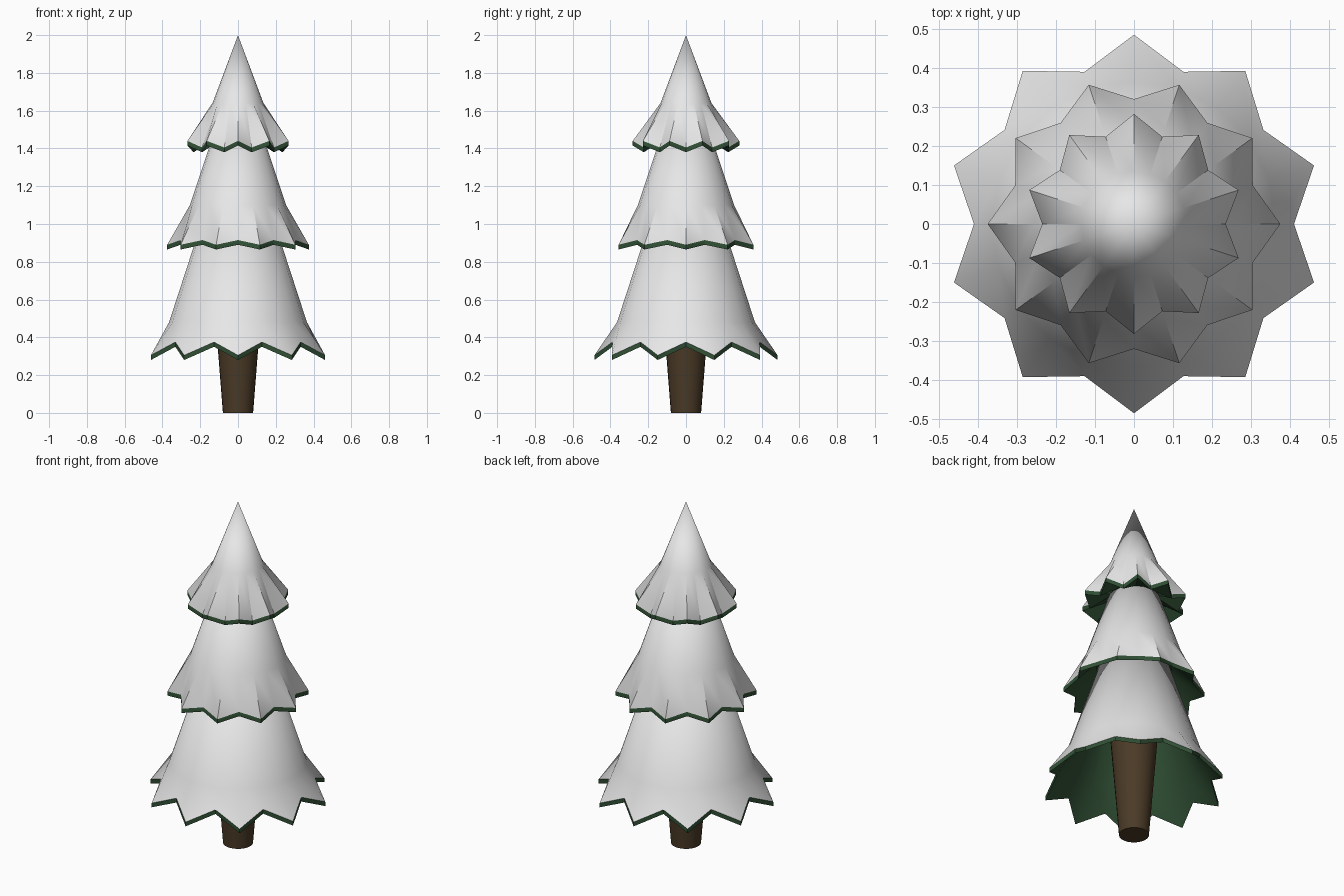
import bpy
import bmesh
from math import sin, cos, pi, radians

cube = bpy.data.objects.get("Cube")
if cube:
    bpy.data.objects.remove(cube)


def material(name, color):
    mat = bpy.data.materials.new(name)
    mat.use_nodes = True
    mat.diffuse_color = (*color, 1)
    bsdf = next(n for n in mat.node_tree.nodes if n.type == 'BSDF_PRINCIPLED')
    bsdf.inputs["Base Color"].default_value = (*color, 1)
    bsdf.inputs["Roughness"].default_value = 0.9
    return mat


snow = material("snow white", (0.8, 0.8, 0.8))
green = material("needle green", (0.03, 0.08, 0.035))
brown = material("bark brown", (0.07, 0.043, 0.02))


def loft(name, rings, sides, turn, mats, snow_rows=0):
    """Join rings of (tip radius, tip z, valley radius, valley z) into a closed solid."""
    bm = bmesh.new()
    rows = []
    for tip_r, tip_z, dip_r, dip_z in rings:
        row = []
        for i in range(sides):
            a = turn + 2 * pi * i / sides
            r, z = (dip_r, dip_z) if i % 2 else (tip_r, tip_z)
            row.append(bm.verts.new((r * cos(a), r * sin(a), z)))
        rows.append(row)
    for k in range(len(rows) - 1):
        for i in range(sides):
            j = (i + 1) % sides
            face = bm.faces.new((rows[k][i], rows[k + 1][i], rows[k + 1][j], rows[k][j]))
            if k >= snow_rows and len(mats) > 1:
                face.material_index = 1
    bmesh.ops.remove_doubles(bm, verts=bm.verts[:], dist=1e-5)
    bmesh.ops.recalc_face_normals(bm, faces=bm.faces[:])
    mesh = bpy.data.meshes.new(name)
    bm.to_mesh(mesh)
    bm.free()
    for m in mats:
        mesh.materials.append(m)
    obj = bpy.data.objects.new(name, mesh)
    bpy.context.collection.objects.link(obj)
    bpy.ops.object.select_all(action='DESELECT')
    obj.select_set(True)
    bpy.context.view_layer.objects.active = obj
    bpy.ops.object.shade_smooth_by_angle(angle=radians(30))
    return obj


def even(r, z):
    return (r, z, r, z)


def tier(name, peak, bend, rim, inner, turn):
    """Snowy cone flaring into ten points, with a green edge and hollow underside."""
    tip_r, tip_z, dip_r, dip_z = rim
    edge = (tip_r, tip_z - 0.025, dip_r, dip_z - 0.025)
    rings = [even(0, peak), even(*bend), rim, edge]
    rings += [even(*p) for p in inner] + [even(0, inner[-1][1])]
    loft(name, rings, 20, turn, [snow, green], snow_rows=2)


# Branch tiers
tier("lower_branches", 1.6, (0.365, 0.48), (0.485, 0.305, 0.41, 0.375),
     [(0.34, 0.46), (0.18, 0.85)], pi / 2)
tier("middle_branches", 1.86, (0.255, 1.1), (0.375, 0.89, 0.32, 0.915),
     [(0.2, 1.02)], 0)
tier("top_branches", 2.0, (0.135, 1.64), (0.282, 1.44, 0.235, 1.405),
     [(0.14, 1.45)], pi / 2)

# Trunk
loft("trunk", [even(0, 0), even(0.08, 0), even(0.135, 0.7), even(0, 0.7)],
     24, 0, [brown])
